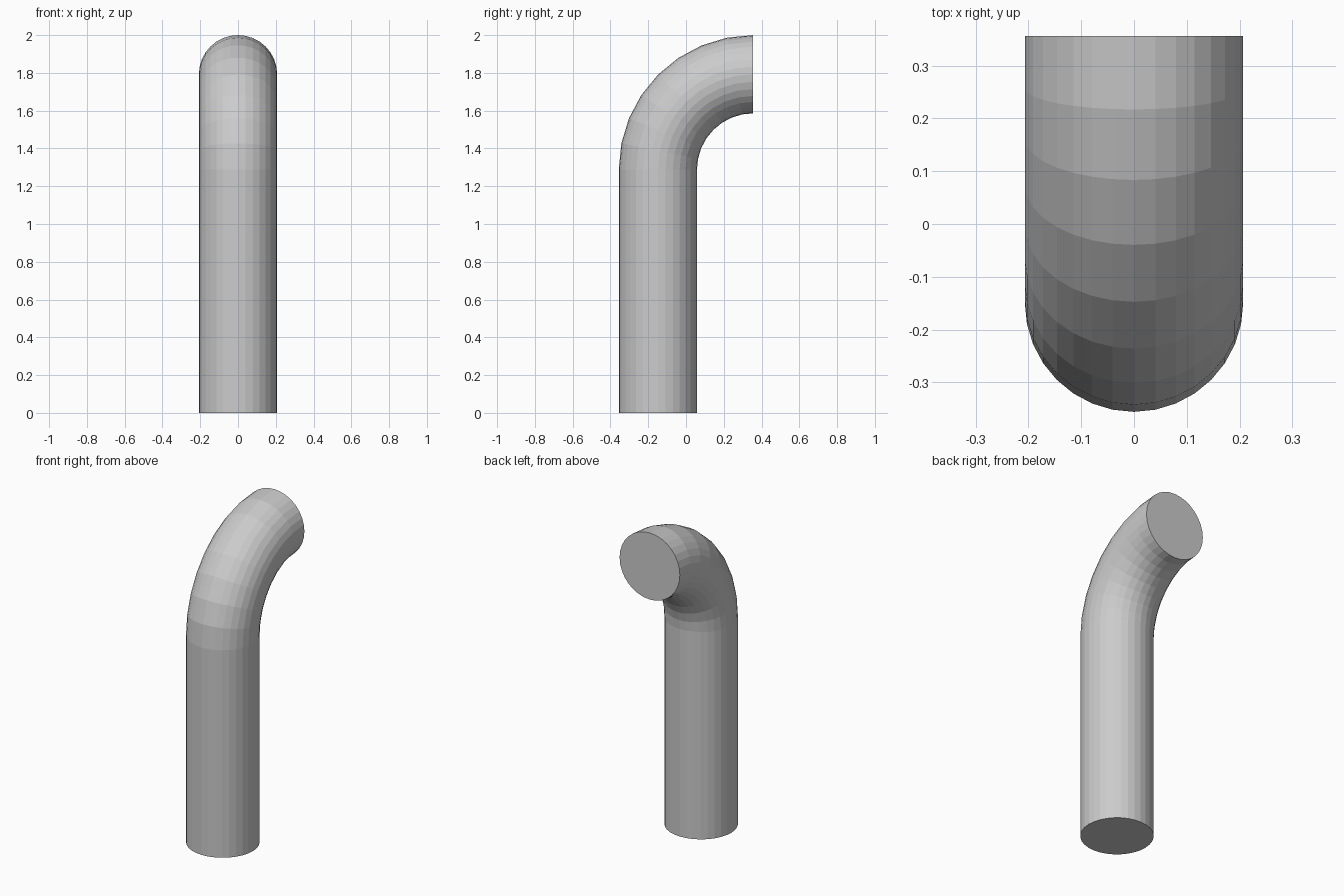
import bpy, bmesh
from math import sin, cos, pi

if "Cube" in bpy.data.objects:
    bpy.data.objects.remove(bpy.data.objects["Cube"])

R, BEND, Z_BEND, Y_END = 0.207, 0.505, 1.288, 0.356
SIDES, STEPS = 32, 8

bm = bmesh.new()


def ring(y, z, tilt):
    """Circle of the pipe, tilted about x towards +y."""
    pts = []
    for i in range(SIDES):
        a = 2 * pi * i / SIDES
        v = R * sin(a)
        pts.append(bm.verts.new((R * cos(a), y + v * cos(tilt), z - v * sin(tilt))))
    return pts


# straight leg, then quarter-turn elbow
rings = [ring(Y_END - BEND, 0, 0)]
for k in range(STEPS + 1):
    t = pi / 2 * k / STEPS
    rings.append(ring(Y_END - BEND * cos(t), Z_BEND + BEND * sin(t), t))

# walls and end caps
for lo, hi in zip(rings, rings[1:]):
    for i in range(SIDES):
        j = (i + 1) % SIDES
        bm.faces.new((lo[i], lo[j], hi[j], hi[i]))
bm.faces.new(rings[0][::-1])
bm.faces.new(rings[-1])
bmesh.ops.recalc_face_normals(bm, faces=bm.faces)

mesh = bpy.data.meshes.new("bent_pipe")
bm.to_mesh(mesh)
bm.free()
bpy.context.collection.objects.link(bpy.data.objects.new("bent_pipe", mesh))
